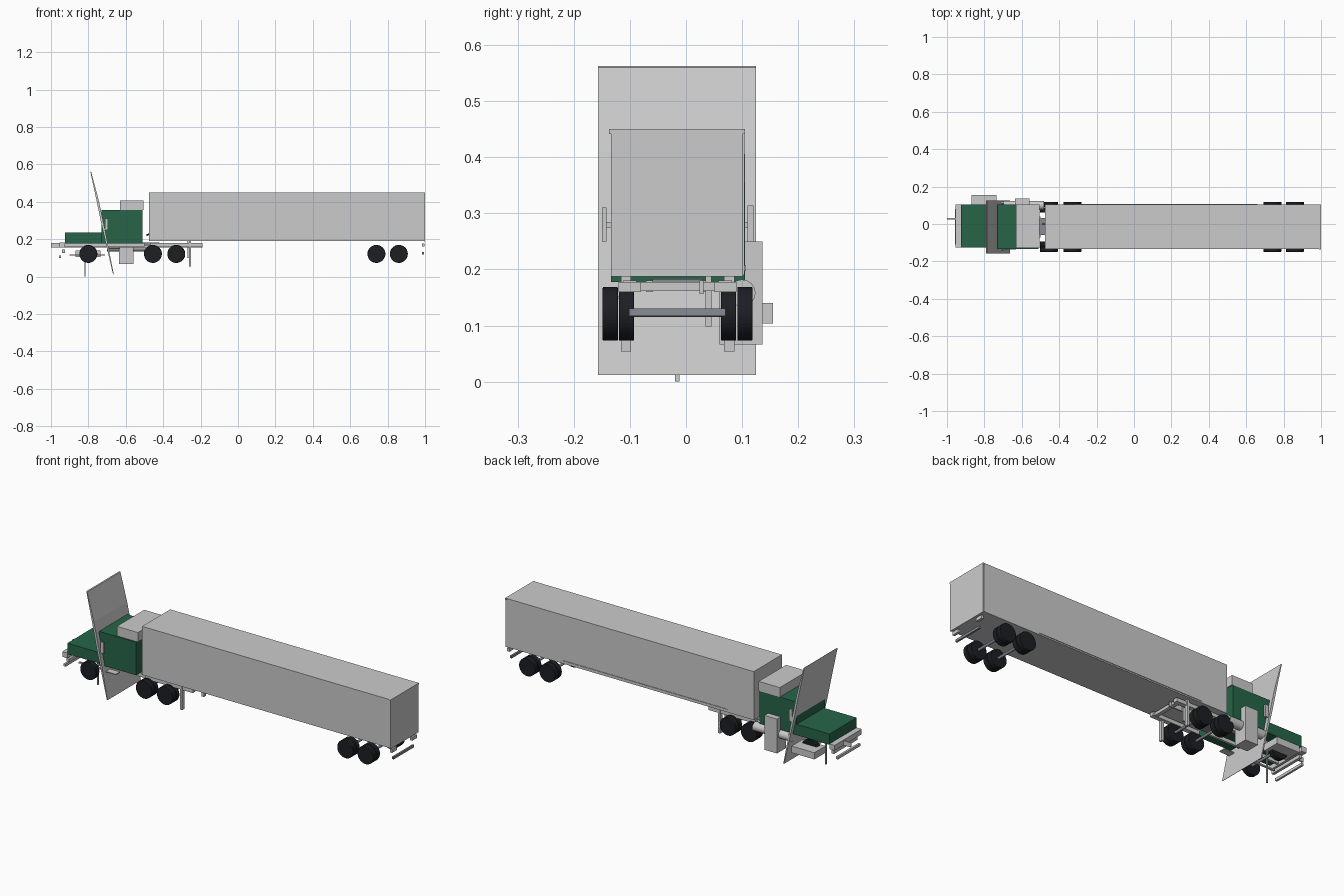
import bpy, bmesh, math
from mathutils import Vector

if "Cube" in bpy.data.objects:
    bpy.data.objects.remove(bpy.data.objects["Cube"])


def mat(name, c):
    m = bpy.data.materials.new(name)
    m.diffuse_color = (*c, 1)
    m.use_nodes = True
    m.node_tree.nodes["Principled BSDF"].inputs["Base Color"].default_value = m.diffuse_color
    return m


GREEN = mat("green_paint", (0.02, 0.13, 0.065))
BLACK = mat("tyre_rubber", (0.012, 0.013, 0.016))
STEEL = mat("steel", (0.25, 0.26, 0.30))
CY = -0.015  # centreline of the truck


def finish(bm, name, m=None):
    bmesh.ops.recalc_face_normals(bm, faces=bm.faces)
    me = bpy.data.meshes.new(name)
    bm.to_mesh(me)
    bm.free()
    ob = bpy.data.objects.new(name, me)
    bpy.context.collection.objects.link(ob)
    if m:
        me.materials.append(m)
    return ob


def box(name, x, y, z, m=None):
    bm = bmesh.new()
    bmesh.ops.create_cube(bm, size=1)
    for v in bm.verts:
        v.co = Vector([(r[0] + r[1]) / 2 + c * (r[1] - r[0]) for c, r in zip(v.co, (x, y, z))])
    return finish(bm, name, m)


def prism(name, pts, y0, y1, m=None):
    # side profile (x, z) stretched across y
    bm = bmesh.new()
    a = [bm.verts.new((x, y0, z)) for x, z in pts]
    f = bm.faces.new(a)
    r = bmesh.ops.extrude_face_region(bm, geom=[f])
    vs = [v for v in r["geom"] if isinstance(v, bmesh.types.BMVert)]
    bmesh.ops.translate(bm, verts=vs, vec=(0, y1 - y0, 0))
    return finish(bm, name, m)


def rod(name, a, b, r, m=None, n=16):
    a, b = Vector(a), Vector(b)
    bpy.ops.mesh.primitive_cylinder_add(vertices=n, radius=r, depth=(b - a).length, location=(a + b) / 2)
    ob = bpy.context.object
    ob.name = name
    ob.rotation_euler = (b - a).to_track_quat('Z', 'Y').to_euler()
    if m:
        ob.data.materials.append(m)
    bpy.ops.object.shade_smooth_by_angle(angle=math.radians(40))
    return ob


# Trailer
box("trailer_body", (-0.475, 0.995), (-0.134, 0.104), (0.19, 0.45))
box("trailer_door", (0.995, 1.0), (-0.134, 0.102), (0.187, 0.45))
for i, y in enumerate((-0.135, 0.103)):
    box(f"door_corner_{i}", (0.99, 1.0), (y - 0.002, y + 0.002), (0.441, 0.45))
box("trailer_side_strip", (-0.32, 0.66), (0.1, 0.107), (0.197, 0.207))
for s in (-1, 1):
    y = CY + s * 0.085
    box("trailer_rear_block", (0.985, 0.998), (y - 0.02, y + 0.02), (0.16, 0.178))
    box("landing_leg", (-0.263, -0.25), (y + s * 0.007 - 0.009, y + s * 0.007 + 0.009), (0.054, 0.19))
box("rear_guard", (0.985, 0.995), (-0.102, 0.07), (0.117, 0.13), STEEL)

# Cab, hood and roof
box("cab", (-0.73, -0.51), (-0.134, 0.105), (0.178, 0.355), GREEN)
box("hood", (-0.925, -0.73), (-0.125, 0.105), (0.178, 0.236), GREEN)
box("roof_fairing", (-0.63, -0.505), (-0.127, 0.105), (0.355, 0.406))

# Oversized tilted windscreen panel with a slight crease
prism("windscreen", [(-0.79, 0.563), (-0.785, 0.56), (-0.745, 0.41), (-0.715, 0.27), (-0.664, 0.012),
                     (-0.669, 0.015), (-0.728, 0.27), (-0.757, 0.41)], -0.157, 0.125)

# Mirrors
box("mirror_left", (-0.712, -0.694), (-0.15, -0.142), (0.25, 0.31))
box("mirror_right", (-0.712, -0.694), (0.11, 0.12), (0.25, 0.314))
for y0, y1 in ((-0.142, -0.13), (0.1, 0.112)):
    box("mirror_bracket", (-0.706, -0.7), (y0, y1), (0.275, 0.285))

# Frame
for s in (-1, 1):
    y = CY + s * 0.085
    box("frame_rail", (-0.47, -0.19), (y - 0.012, y + 0.012), (0.16, 0.18))
    box("front_frame_rail", (-0.93, -0.5), (CY + s * 0.05 - 0.006, CY + s * 0.05 + 0.006), (0.16, 0.18))
box("centre_plate", (-1.0, -0.19), (0.024, 0.031), (0.156, 0.18))
box("deck_plate", (-0.51, -0.42), (-0.06, 0.03), (0.165, 0.183), STEEL)
box("rail_cross_member", (-0.22, -0.2), (-0.112, 0.08), (0.162, 0.178))
box("support_bar", (-0.27, -0.26), (0.035, 0.045), (0.098, 0.19))
rod("air_line", (-0.49, 0.0, 0.22), (-0.46, 0.0, 0.235), 0.004, BLACK, 8)

# Bumper and front bars
box("bumper", (-0.955, -0.925), (-0.125, 0.105), (0.155, 0.183))
box("bumper_lower", (-0.94, -0.925), (-0.11, 0.09), (0.127, 0.145))
box("bumper_rod", (-0.957, -0.946), (-0.11, 0.08), (0.098, 0.112))
box("front_post", (-0.822, -0.816), (-0.02, -0.012), (0.0, 0.23))
box("front_link_bar", (-0.9, -0.71), (-0.065, -0.055), (0.112, 0.119))

# Side equipment
box("battery_box", (-0.87, -0.735), (0.06, 0.155), (0.104, 0.14))
box("tall_side_box", (-0.635, -0.56), (0.06, 0.136), (0.066, 0.25))
rod("fuel_tank", (-0.7, 0.1, 0.158), (-0.48, 0.1, 0.158), 0.024)
box("cab_step", (-0.69, -0.63), (-0.135, -0.1), (0.147, 0.152))

# Wheels and axles
for i, x in enumerate((-0.8, -0.455, -0.33, 0.74, 0.86)):
    rod(f"axle_{i}", (x, -0.11, 0.122), (x, 0.08, 0.122), 0.007, STEEL)
    for s in (-1, 1):
        for off in ([0.098] if i == 0 else [0.091, 0.12]):
            y = CY + s * off
            w = rod(f"wheel_{i}", (x, y - 0.0135, 0.121), (x, y + 0.0135, 0.121), 0.048, BLACK, 32)
            b = w.modifiers.new("rim", 'BEVEL')
            b.width = 0.002
            b.segments = 2
